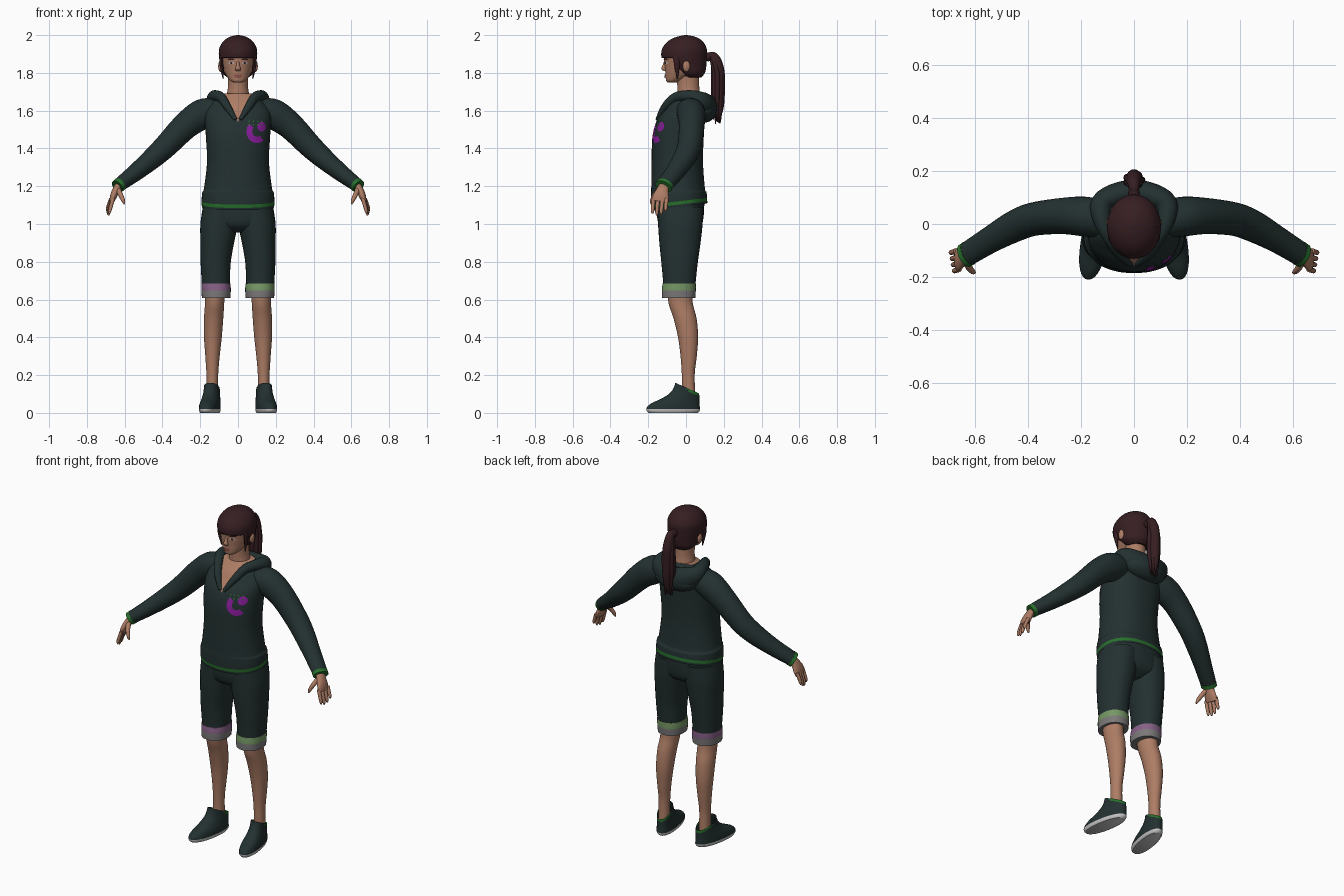
import bpy, bmesh, math, random
from mathutils import Vector, Matrix
from mathutils.bvhtree import BVHTree

cube = bpy.data.objects.get("Cube")
if cube:
    bpy.data.objects.remove(cube)

COLOURS = {
    "dark_teal": (0.017, 0.030, 0.030), "skin": (0.42, 0.205, 0.13),
    "dark_hair": (0.037, 0.013, 0.016), "green": (0.02, 0.16, 0.025),
    "pale_green": (0.18, 0.31, 0.13), "mauve": (0.24, 0.12, 0.24),
    "purple": (0.25, 0.012, 0.33), "warm_grey": (0.20, 0.19, 0.19),
    "white": (0.55, 0.54, 0.54), "lip": (0.27, 0.09, 0.07)}
MATS = {}
for label, rgb in COLOURS.items():
    m = bpy.data.materials.new(label)
    m.use_nodes = True
    m.diffuse_color = (*rgb, 1)
    m.node_tree.nodes["Principled BSDF"].inputs["Base Color"].default_value = (*rgb, 1)
    MATS[label] = m
PARTS = []


def finish(name, bm, mats):
    mesh = bpy.data.meshes.new(name)
    bm.to_mesh(mesh)
    bm.free()
    for label in mats:
        mesh.materials.append(MATS[label])
    ob = bpy.data.objects.new(name, mesh)
    bpy.context.collection.objects.link(ob)
    PARTS.append(ob)
    return ob


def smooth_rows(rows, steps):
    """Catmull-Rom interpolation of x, y, z, radius, radius rows."""
    out = []
    for i in range(len(rows) - 1):
        a, b, c, d = (rows[min(max(j, 0), len(rows) - 1)] for j in range(i - 1, i + 3))
        for k in range(steps):
            t = k / steps
            out.append([q + t / 2 * (r - p + t * (2 * p - 5 * q + 4 * r - s + t * (3 * (q - r) + s - p)))
                        for p, q, r, s in zip(a, b, c, d)])
    return out + [list(rows[-1])]


def loft(name, rows, mats, ref=None, n=32, power=2, steps=5, cuts=(), rule=None, warp=None):
    """Skin of ellipses: level when ref is None, else square to the path."""
    rows = smooth_rows(rows, steps)
    pts = [Vector(r[:3]) for r in rows]
    bm = bmesh.new()
    rings = []
    for i, r in enumerate(rows):
        u, v = Vector((1, 0, 0)), Vector((0, 1, 0))
        if ref:
            t = pts[min(i + 1, len(pts) - 1)] - pts[max(i - 1, 0)]
            u = t.cross(Vector(ref)).normalized()
            v = u.cross(t).normalized()
        ring = []
        for k in range(n):
            c, s = math.cos(math.tau * k / n), math.sin(math.tau * k / n)
            p = pts[i] + u * r[3] * math.copysign(abs(c) ** (2 / power), c)
            p += v * r[4] * math.copysign(abs(s) ** (2 / power), s)
            ring.append(bm.verts.new(warp(p) if warp else p))
        rings.append(ring)
    for a, b in zip(rings, rings[1:]):
        for k in range(n):
            bm.faces.new((a[k], a[(k + 1) % n], b[(k + 1) % n], b[k]))
    bm.faces.new(rings[0])
    bm.faces.new(rings[-1])
    bmesh.ops.recalc_face_normals(bm, faces=bm.faces)
    for co, no, clear in cuts:
        bmesh.ops.bisect_plane(bm, geom=bm.verts[:] + bm.edges[:] + bm.faces[:], plane_co=co,
                               plane_no=no, clear_inner=clear)
    if rule:
        gone = []
        for f in bm.faces:
            idx = rule(f.calc_center_median())
            if idx < 0:
                gone.append(f)
            else:
                f.material_index = idx
        bmesh.ops.delete(bm, geom=gone, context="FACES")
    return finish(name, bm, mats)


def level(rows, x=0):
    """Rows given as z, y, half width, half depth."""
    return [(x, y, z, a, b) for z, y, a, b in rows]


def flip(rows, s):
    return [(s * r[0], *r[1:]) for r in rows]


def ball(name, centre, size, mat):
    bm = bmesh.new()
    bmesh.ops.create_uvsphere(bm, u_segments=24, v_segments=14, radius=1,
                              matrix=Matrix.Translation(centre) @ Matrix.Diagonal((*size, 1)))
    return finish(name, bm, [mat])


def patch(name, target, x, z, rx, rz, mat, start=0, sweep=math.tau, inner=0.02, lift=0.003):
    """Thin painted plate laid on the front of a part."""
    tree = BVHTree.FromPolygons([v.co for v in target.data.vertices],
                                [p.vertices for p in target.data.polygons])
    bm = bmesh.new()
    grid = []
    for i in range(25):
        a = start + sweep * i / 24
        line = []
        for j in range(5):
            f = inner + (1 - inner) * j / 4
            px, pz = x + rx * f * math.cos(a), z + rz * f * math.sin(a)
            hit = tree.ray_cast(Vector((px, -1, pz)), Vector((0, 1, 0)))[0]
            line.append(bm.verts.new(hit - Vector((0, lift, 0))))
        grid.append(line)
    for a, b in zip(grid, grid[1:]):
        for j in range(4):
            bm.faces.new((a[j], a[j + 1], b[j + 1], b[j]))
    return finish(name, bm, [mat])


# Hooded top: neck opening, hem stripe and tilted hem are cut into the body
def top_rule(p):
    if p.z > 1.53 and p.y < 0.02 and abs(p.x) < 0.55 * (p.z - 1.54):
        return 1
    h = p.z - 0.12 * p.y
    return 2 if 1.107 < h < 1.125 else 0


tilt = (0, -0.12, 1)
torso = loft("hooded_top", level([
    (1.04, -.038, .182, .135), (1.10, -.036, .192, .148), (1.165, -.038, .190, .147),
    (1.19, -.042, .180, .142), (1.33, -.046, .164, .136), (1.46, -.042, .170, .136),
    (1.55, -.027, .175, .127), (1.60, -.008, .170, .110), (1.64, .008, .145, .100),
    (1.69, .015, .095, .060)]), ["dark_teal", "skin", "green"], n=64, power=2.25, cuts=[
        ((0, 0, 1.095), tilt, True), ((0, 0, 1.107), tilt, False), ((0, 0, 1.125), tilt, False),
        ((0, 0, 1.54), (1, 0, -.55), False), ((0, 0, 1.54), (1, 0, .55), False)], rule=top_rule)

# Hood collar round the neck and the pouch hanging behind
side = [(.012, -.152, 1.552, .010, .010), (.056, -.112, 1.62, .020, .020), (.09, -.055, 1.67, .025, .026),
        (.122, .02, 1.675, .034, .034), (.112, .085, 1.645, .045, .055)]
loft("hood_collar", side + [(0, .122, 1.615, .046, .066)] + flip(side[::-1], -1), ["dark_teal"], ref=(0, 0, 1))
ball("hood_pouch", (0, .095, 1.605), (.135, .07, .068), "dark_teal")

# Chest print: crescent and dots
patch("chest_crescent", torso, .10, 1.49, .055, .062, "purple", 2.4, 3.0, .45)
patch("chest_spot", torso, .125, 1.515, .022, .025, "purple")
for i in range(4):
    for j in range(2):
        patch("chest_dot", torso, .06 + .022 * i, 1.525 + .018 * j, .004, .004, "green", lift=.005)

# Neck and head
loft("neck", level([(1.60, .02, .07, .06), (1.68, .015, .060, .060), (1.73, .012, .053, .058),
                    (1.80, .01, .055, .06)]), ["skin"])
head = loft("head", level([
    (1.748, -.075, .020, .020), (1.758, -.065, .040, .040), (1.78, -.042, .058, .066), (1.81, -.016, .074, .094),
    (1.85, -.010, .083, .104), (1.89, -.008, .088, .108), (1.94, -.005, .080, .098),
    (1.98, 0, .03, .04)]), ["skin"], n=40)
loft("nose", [(0, -.108, 1.862, .007, .008), (0, -.114, 1.84, .009, .010), (0, -.117, 1.822, .014, .013),
              (0, -.110, 1.810, .012, .008)], ["skin"], n=16)
patch("upper_lip", head, 0, 1.786, .024, .006, "lip", lift=.004)
patch("lower_lip", head, 0, 1.778, .018, .006, "lip", lift=.005)
for s in (1, -1):
    patch("eye_white", head, s * .036, 1.853, .015, .006, "white")
    patch("eye_iris", head, s * .036, 1.853, .006, .006, "dark_hair", lift=.005)
    patch("eyebrow", head, s * .037, 1.872, .020, .004, "dark_hair", lift=.004)
    ball("ear", (s * .093, .002, 1.835), (.012, .019, .030), "skin")

# Hair cap with the face opening cut away
hair = loft("hair_cap", level([
    (1.775, .035, .055, .045), (1.80, .025, .082, .075), (1.84, .002, .092, .106), (1.885, -.01, .101, .120),
    (1.93, -.008, .099, .117), (1.968, -.004, .077, .091), (1.990, 0, .045, .052), (2.0, 0, .008, .008)]),
    ["dark_hair"], n=48, cuts=[((0, 0, 1.88), (0, 0, 1), False), ((0, -.045, 0), (0, 1, 0), False)],
    rule=lambda p: -1 if p.z < 1.88 and p.y < -.045 else 0)
hair.modifiers.new("thickness", "SOLIDIFY").thickness = 0.012
for s in (1, -1):
    loft("side_lock", flip([(.086, -.052, 1.90, .010, .02), (.088, -.048, 1.84, .009, .015),
                            (.078, -.046, 1.77, .003, .003)], s), ["dark_hair"], n=12)

# Ponytail: band, main mass and loose strands
ball("hair_band", (0, .118, 1.885), (.022, .022, .024), "dark_hair")
loft("ponytail", [(0, .105, 1.885, .014, .016), (0, .145, 1.885, .026, .022), (0, .168, 1.82, .034, .030),
                  (0, .170, 1.72, .036, .030), (0, .172, 1.62, .028, .022), (0, .170, 1.54, .006, .006)],
     ["dark_hair"], ref=(1, .01, 0), n=20)
random.seed(4)
for i in range(7):
    a = i * math.tau / 7
    x, y = .026 * math.cos(a), .165 + .02 * math.sin(a)
    loft("ponytail_strand", [(x * .4, .14, 1.885, .010, .010), (x, y, 1.80, .013, .013), (x * 1.1, y, 1.68, .013, .013),
                             (x * .7, y, 1.525 + random.random() * .07, .003, .003)], ["dark_hair"], n=10)

# Pelvis of the shorts
loft("shorts_seat", level([(.955, -.03, .06, .06), (.985, -.03, .15, .105), (1.03, -.03, .188, .122),
                           (1.13, -.03, .182, .128)]), ["dark_teal"], power=2.3)

for s in (1, -1):
    word = "left" if s > 0 else "right"
    # Shorts leg and two-tone turned cuff
    loft(word + "_shorts_leg", flip([
        (.117, -.037, .63, .073, .084), (.118, -.035, .70, .075, .087), (.118, -.034, .80, .080, .097),
        (.110, -.032, .90, .089, .109), (.100, -.030, 1.0, .099, .118), (.092, -.03, 1.09, .094, .122)], s),
        ["dark_teal"], power=2.2)
    loft(word + "_shorts_cuff", flip([
        (.116, -.039, .607, .075, .088), (.116, -.038, .65, .078, .090), (.117, -.036, .685, .077, .088)], s),
        ["pale_green" if s > 0 else "mauve", "warm_grey"], power=2.2, cuts=[((0, 0, .648), (0, 0, 1), False)],
        rule=lambda p: int(p.z < .648))
    # Bare leg
    loft(word + "_leg", flip([
        (.122, -.035, .67, .055, .066), (.124, -.028, .58, .051, .064), (.129, -.005, .50, .051, .061),
        (.133, .011, .40, .047, .053), (.135, .014, .30, .038, .043), (.136, .012, .20, .031, .034),
        (.136, .014, .08, .031, .036)], s), ["skin"])
    # Shoe with sole, sloped opening and heel trim

    def toe_out(p):
        return Vector((p.x - s * .16 * (p.y - .015), p.y, p.z))

    def shoe_rule(p):
        if p.z < .02:
            return 1
        return 2 if p.z + .45 * p.y > .119 and p.y > .005 else 0
    slope = (0, -.45, -1)
    loft(word + "_shoe", flip([
        (.136, -.068, 0, .046, .130), (.136, -.068, .012, .051, .141), (.136, -.067, .03, .052, .140),
        (.136, -.055, .052, .050, .126), (.136, -.030, .075, .046, .101), (.136, -.008, .105, .042, .077),
        (.136, -.002, .135, .040, .062), (.136, -.005, .165, .038, .050)], s),
        ["dark_teal", "white", "green"], power=2.2, warp=toe_out, rule=shoe_rule, cuts=[
            ((0, 0, .134), slope, True), ((0, 0, .119), slope, False), ((0, 0, .02), (0, 0, 1), False)])
    # Sleeve and green wrist trim
    loft(word + "_sleeve", flip([
        (.10, .015, 1.605, .06, .07), (.185, .028, 1.583, .080, .075), (.275, .030, 1.522, .072, .068),
        (.38, .018, 1.415, .063, .063), (.45, -.008, 1.350, .056, .060), (.54, -.058, 1.275, .046, .051),
        (.632, -.115, 1.205, .036, .046)], s), ["dark_teal"], ref=(0, 1, 0))
    loft(word + "_wrist_trim", flip([(.625, -.111, 1.21, .038, .048), (.639, -.120, 1.198, .037, .047)], s),
         ["green"], ref=(0, 1, 0))
    # Hand, fingers and thumb
    loft(word + "_palm", flip([
        (.625, -.112, 1.21, .022, .028), (.645, -.124, 1.18, .020, .032), (.660, -.133, 1.145, .018, .043),
        (.668, -.138, 1.118, .012, .040)], s), ["skin"], ref=(0, 1, 0), n=20)
    for i, length in enumerate((.075, .085, .08, .062)):
        y = -.171 + .023 * i
        x = .660 + .004 * i
        loft(word + "_finger", flip([
            (x, y, 1.135, .010, .011), (x + .012, y - .004, 1.13 - length * .45, .010, .010),
            (x + .019, y - .006, 1.13 - length * .8, .009, .009),
            (x + .021, y - .006, 1.13 - length, .004, .004)], s), ["skin"], ref=(0, 1, 0), n=12)
    loft(word + "_thumb", flip([
        (.636, -.135, 1.185, .014, .014), (.622, -.165, 1.155, .013, .013), (.608, -.180, 1.125, .010, .010),
        (.601, -.184, 1.105, .004, .004)], s), ["skin"], ref=(0, 1, 0), n=12)

# Smooth shading with kept sharp edges
bpy.ops.object.select_all(action="DESELECT")
for ob in PARTS:
    ob.select_set(True)
bpy.context.view_layer.objects.active = torso
bpy.ops.object.shade_smooth_by_angle(angle=0.8)
